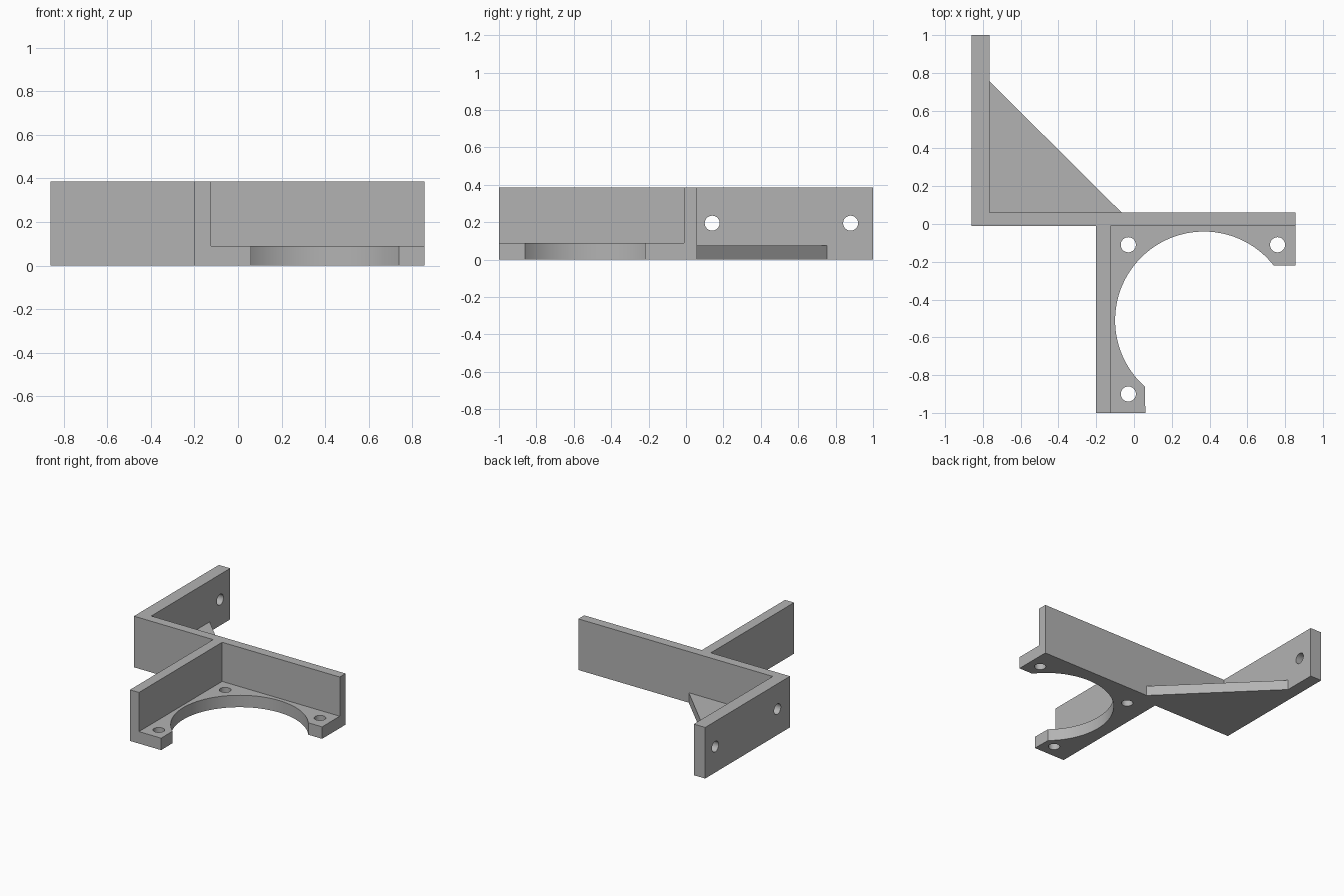
import bpy, bmesh
from math import cos, sin, pi, atan2
from mathutils import Matrix

default = bpy.data.objects.get("Cube")
if default:
    bpy.data.objects.remove(default, do_unlink=True)

grey = bpy.data.materials.new("plain grey")
grey.use_nodes = True
colour = (0.45, 0.45, 0.45, 1)
grey.diffuse_color = colour
grey.node_tree.nodes["Principled BSDF"].inputs["Base Color"].default_value = colour

HEIGHT = 0.385
HOLE = 0.04


def arc(cx, cy, r, a, b, n):
    """Points from angle a to angle b, both ends included."""
    return [(cx + r * cos(a + (b - a) * i / n), cy + r * sin(a + (b - a) * i / n))
            for i in range(n + 1)]


def plate(name, outline, thickness, holes=(), matrix=Matrix()):
    """Extrude an outline with round holes upward, then place it."""
    curve = bpy.data.curves.new(name + "_profile", 'CURVE')
    curve.dimensions = '2D'
    curve.fill_mode = 'BOTH'
    curve.extrude = thickness / 2
    loops = [outline] + [arc(x, y, HOLE, 0, 2 * pi, 40)[:-1] for x, y in holes]
    for loop in loops:
        spline = curve.splines.new('POLY')
        spline.points.add(len(loop) - 1)
        for point, (x, y) in zip(spline.points, loop):
            point.co = (x, y, 0, 1)
        spline.use_cyclic_u = True
    helper = bpy.data.objects.new(name + "_profile", curve)
    bpy.context.collection.objects.link(helper)
    graph = bpy.context.evaluated_depsgraph_get()
    mesh = bpy.data.meshes.new_from_object(helper.evaluated_get(graph))
    bpy.data.objects.remove(helper, do_unlink=True)
    bpy.data.curves.remove(curve)

    # Weld caps to sides and move the base to zero
    bm = bmesh.new()
    bm.from_mesh(mesh)
    bmesh.ops.remove_doubles(bm, verts=bm.verts, dist=0.0001)
    bmesh.ops.transform(bm, verts=bm.verts,
                        matrix=matrix @ Matrix.Translation((0, 0, thickness / 2)))
    bmesh.ops.recalc_face_normals(bm, faces=bm.faces)
    bm.to_mesh(mesh)
    bm.free()
    mesh.materials.clear()
    mesh.materials.append(grey)
    obj = bpy.data.objects.new(name, mesh)
    bpy.context.collection.objects.link(obj)
    bpy.ops.object.select_all(action='DESELECT')
    obj.select_set(True)
    bpy.context.view_layer.objects.active = obj
    bpy.ops.object.shade_smooth_by_angle(angle=pi / 6)
    return obj


# Long wall and the short wall standing in front of it, as one T
plate("cross_walls", [(-0.765, -0.01), (-0.2, -0.01), (-0.2, -1), (-0.125, -1),
                      (-0.125, -0.01), (0.855, -0.01), (0.855, 0.06), (-0.765, 0.06)],
      HEIGHT)

# Mounting wall with two bolt holes; its profile lies in the yz plane
to_side = Matrix(((0, 0, 1, -0.86), (1, 0, 0, 0), (0, 1, 0, 0), (0, 0, 0, 1)))
plate("mounting_wall", [(-0.01, 0), (1, 0), (1, HEIGHT), (-0.01, HEIGHT)],
      0.095, [(0.14, 0.195), (0.88, 0.195)], to_side)

# Triangular brace in the rear corner
plate("corner_brace", [(-0.765, 0.06), (-0.065, 0.06), (-0.765, 0.755)], 0.075)

# Motor plate with a large round cut-out and three screw holes
cx, cy, radius = 0.37, -0.51, 0.47
start = atan2(-0.22 - cy, 0.74 - cx)
end = atan2(-0.86 - cy, 0.06 - cx) + 2 * pi
plate("motor_plate", [(-0.125, -1), (-0.125, -0.01), (0.855, -0.01), (0.855, -0.22)]
      + arc(cx, cy, radius, start, end, 64) + [(0.06, -1)],
      0.09, [(-0.03, -0.11), (0.76, -0.11), (-0.03, -0.9)])
